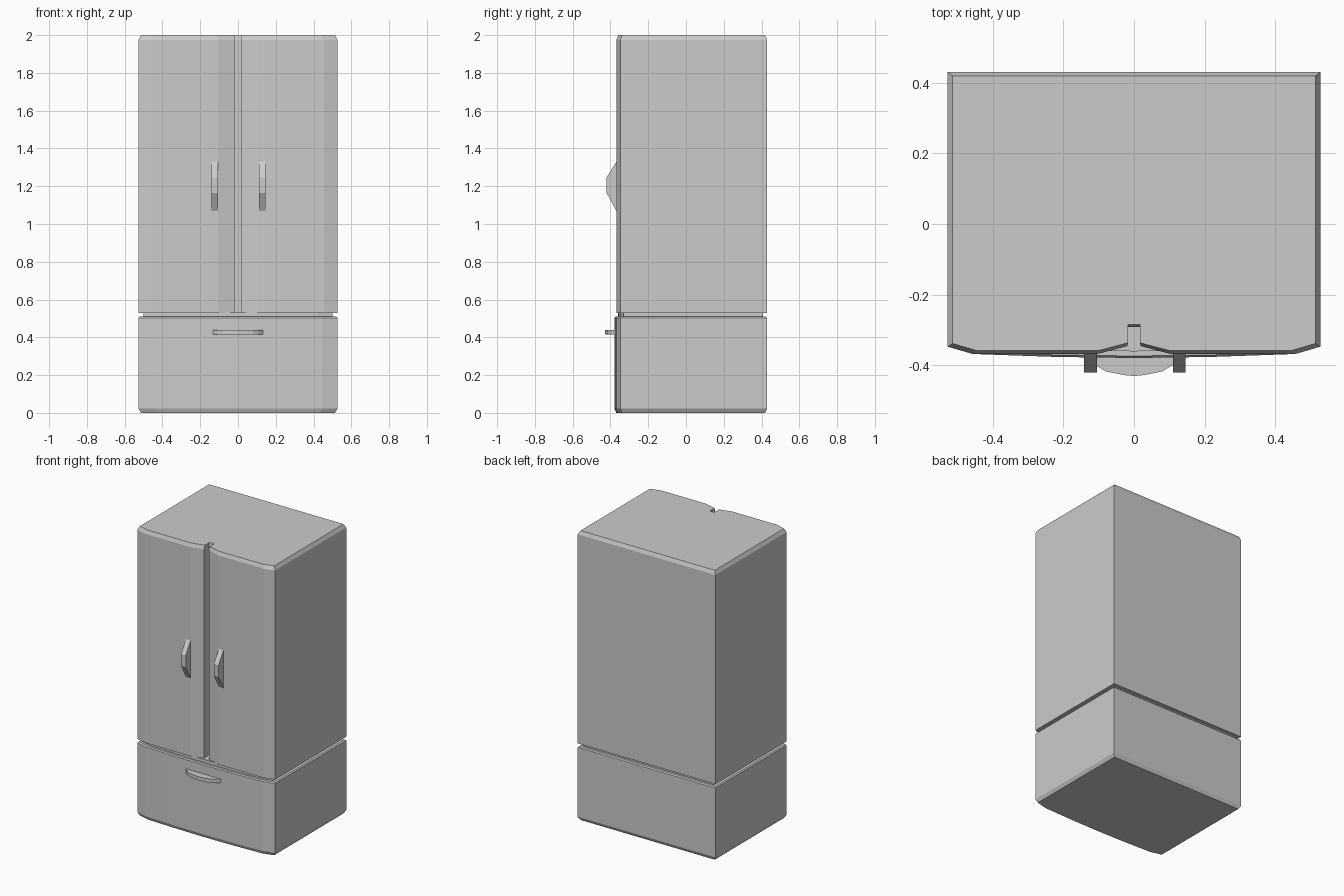
import bpy, bmesh

if "Cube" in bpy.data.objects:
    bpy.data.objects.remove(bpy.data.objects["Cube"])


def mirrored(half):
    """Complete an outline given its right half, ordered from back to front centre."""
    left = [(-x, y) for x, y in reversed(half) if x != 0]
    return half + left


def loft(name, outline, layers):
    """Stack scaled copies of an xy outline at the given (z, scale) levels."""
    bm = bmesh.new()
    rings = [[bm.verts.new((x * s, y * s, z)) for x, y in outline] for z, s in layers]
    n = len(outline)
    for a, b in zip(rings, rings[1:]):
        for i in range(n):
            j = (i + 1) % n
            bm.faces.new((a[i], a[j], b[j], b[i]))
    bm.faces.new(rings[0])
    bm.faces.new(rings[-1])
    bmesh.ops.recalc_face_normals(bm, faces=bm.faces)
    return add_object(name, bm)


def add_object(name, bm):
    mesh = bpy.data.meshes.new(name)
    bm.to_mesh(mesh)
    bm.free()
    obj = bpy.data.objects.new(name, mesh)
    bpy.context.collection.objects.link(obj)
    return obj


def door_handle(name, x, width=0.036):
    """Solid trapezoid grip, profile in yz swept along x."""
    profile = [(-0.355, 1.068), (-0.368, 1.068), (-0.42, 1.165),
               (-0.42, 1.247), (-0.368, 1.33), (-0.355, 1.33)]
    bm = bmesh.new()
    face = bm.faces.new([bm.verts.new((x - width / 2, y, z)) for y, z in profile])
    ext = bmesh.ops.extrude_face_region(bm, geom=[face])
    verts = [v for v in ext["geom"] if isinstance(v, bmesh.types.BMVert)]
    bmesh.ops.translate(bm, verts=verts, vec=(width, 0, 0))
    bmesh.ops.recalc_face_normals(bm, faces=bm.faces)
    return add_object(name, bm)


# Upper cabinet with both doors and the slot between them
cabinet = mirrored([(0.527, 0.43), (0.527, -0.347), (0.455, -0.368),
                    (0.105, -0.368), (0.018, -0.345), (0.018, -0.292)])
loft("upper_cabinet", cabinet, [(0.53, 1), (1.975, 1), (2.0, 0.974)])

# Lower drawer with a bowed front
drawer = mirrored([(0.527, 0.43), (0.527, -0.347), (0.445, -0.368),
                   (0.22, -0.376), (0, -0.379)])
loft("freezer_drawer", drawer,
     [(0, 0.974), (0.023, 1), (0.503, 1), (0.51, 0.985)])

# Recessed core visible in the gap
loft("gap_core", drawer, [(0.5, 0.95), (0.532, 0.95)])

# Door handles
for side, x in (("left", -0.123), ("right", 0.128)):
    door_handle(f"{side}_door_handle", x)

# Crescent drawer handle
crescent = mirrored([(0.137, -0.36), (0.137, -0.374), (0.108, -0.4),
                     (0.08, -0.417), (0.03, -0.427), (0, -0.43)])
loft("drawer_handle", crescent, [(0.414, 1), (0.44, 1)])
